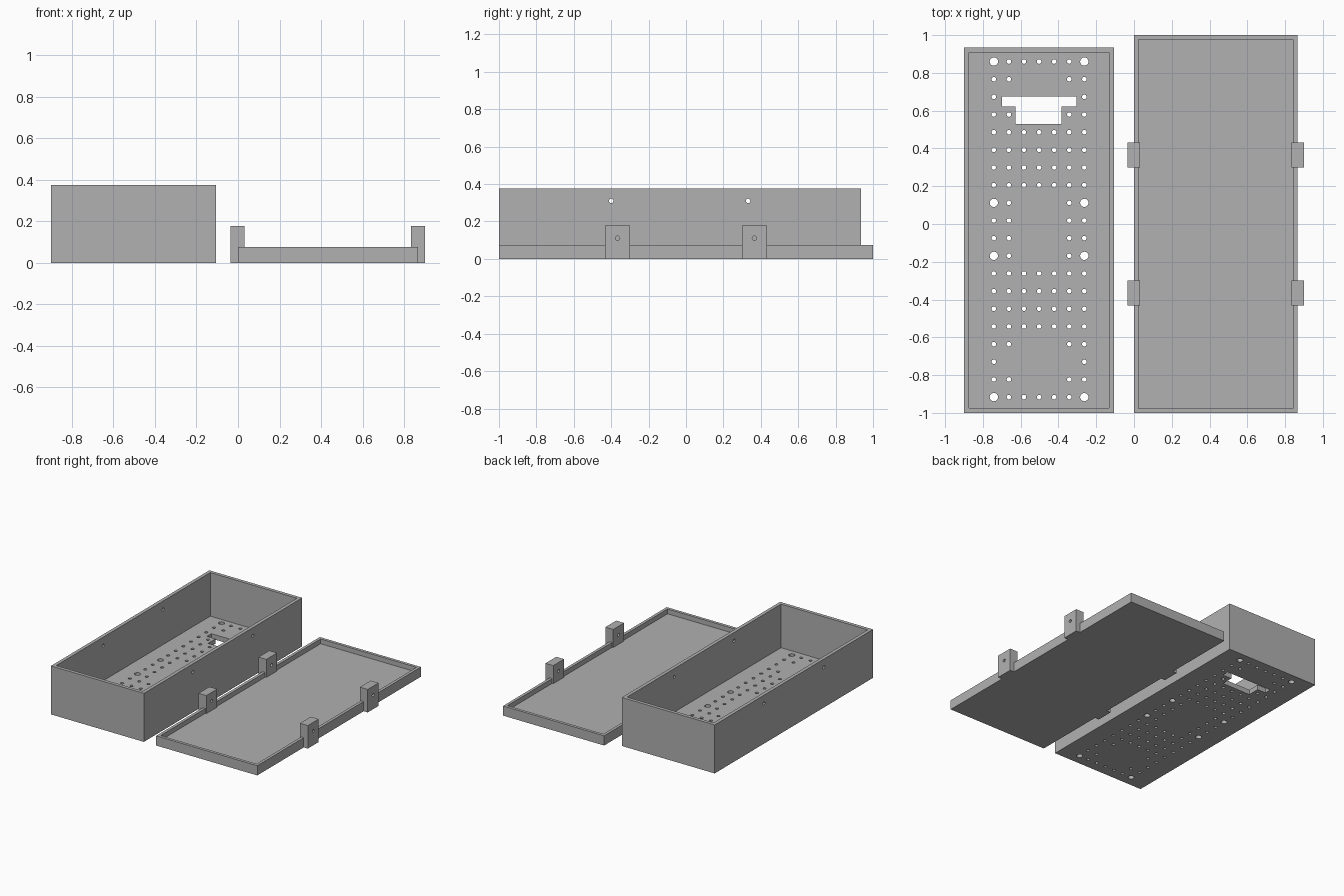
import bpy, bmesh
from math import pi
from mathutils import Matrix, Vector

cube = bpy.data.objects.get("Cube")
if cube:
    bpy.data.objects.remove(cube, do_unlink=True)

grey = bpy.data.materials.new("plain_grey")
grey.use_nodes = True
COLOUR = (0.44, 0.44, 0.44, 1)
grey.diffuse_color = COLOUR
grey.node_tree.nodes["Principled BSDF"].inputs["Base Color"].default_value = COLOUR


def add_box(bm, lo, hi):
    lo, hi = Vector(lo), Vector(hi)
    m = Matrix.Translation((lo + hi) / 2) @ Matrix.Diagonal((*(hi - lo), 1))
    return bmesh.ops.create_cube(bm, size=1, matrix=m)["verts"]


def add_cylinder(bm, centre, radius, length, along_x=False):
    m = Matrix.Translation(centre)
    if along_x:
        m = m @ Matrix.Rotation(pi / 2, 4, "Y")
    bmesh.ops.create_cone(bm, cap_ends=True, segments=20, radius1=radius,
                          radius2=radius, depth=length, matrix=m)


def make_object(name, bm):
    bmesh.ops.recalc_face_normals(bm, faces=bm.faces)
    mesh = bpy.data.meshes.new(name)
    bm.to_mesh(mesh)
    bm.free()
    mesh.materials.append(grey)
    obj = bpy.data.objects.new(name, mesh)
    bpy.context.collection.objects.link(obj)
    return obj


def make_tray(name, lo, hi, wall, floor):
    """Open box: inset the top face and push it down to the floor."""
    bm = bmesh.new()
    add_box(bm, lo, hi)
    bm.normal_update()
    top = max(bm.faces, key=lambda f: f.calc_center_median().z)
    bmesh.ops.inset_region(bm, faces=[top], thickness=wall)
    inner = bmesh.ops.extrude_discrete_faces(bm, faces=[top])["faces"][0]
    bmesh.ops.translate(bm, verts=inner.verts, vec=(0, 0, floor - hi[2]))
    return make_object(name, bm)


def cut(obj, cutter_bm):
    """Drill the cutter out of the object and bake the result."""
    cutter = make_object("cutter", cutter_bm)
    cutter.hide_render = True
    mod = obj.modifiers.new("holes", "BOOLEAN")
    mod.operation = "DIFFERENCE"
    mod.solver = "EXACT"
    mod.object = cutter
    graph = bpy.context.evaluated_depsgraph_get()
    mesh = bpy.data.meshes.new_from_object(obj.evaluated_get(graph))
    obj.modifiers.clear()
    obj.data = mesh
    bpy.data.objects.remove(cutter, do_unlink=True)


SMALL, BIG = 0.012, 0.022

# Deep box
box = make_tray("deep_box", (-0.9, -1, 0), (-0.105, 0.935, 0.375), 0.038, 0.038)
holes = bmesh.new()

# Floor perforation: full rows, side-pair rows and edge-only rows
full_rows = {0, 4, 5, 6, 7, 12, 13, 14, 15, 19}
edge_rows = {2, 17}
big_rows = {0, 8, 11, 19}
for row in range(20):
    if row in full_rows:
        columns = range(7)
    elif row in edge_rows:
        columns = (0, 6)
    else:
        columns = (0, 1, 5, 6)
    for col in columns:
        radius = BIG if row in big_rows and col in (0, 6) else SMALL
        add_cylinder(holes, (-0.742 + col * 0.0798, 0.86 - row * 0.0935, 0.02), radius, 0.1)

# Stepped cable slot
outline = [(-0.7, 0.675), (-0.7, 0.622), (-0.627, 0.622), (-0.627, 0.53),
           (-0.383, 0.53), (-0.383, 0.622), (-0.305, 0.622), (-0.305, 0.675)]
slot = holes.faces.new([holes.verts.new((x, y, -0.03)) for x, y in outline])
raised = bmesh.ops.extrude_face_region(holes, geom=[slot], use_keep_orig=True)["geom"]
bmesh.ops.translate(holes, vec=(0, 0, 0.1),
                    verts=[v for v in raised if isinstance(v, bmesh.types.BMVert)])

# Screw holes through both long walls
for y in (-0.4, 0.332):
    add_cylinder(holes, (-0.5, y, 0.31), SMALL, 1, along_x=True)
cut(box, holes)

# Shallow lid
make_tray("lid", (0, -1, 0), (0.865, 1, 0.075), 0.032, 0.038)

# Four drilled clips on the lid's long sides
for side, x0, x1 in (("right", -0.035, 0.032), ("left", 0.833, 0.9)):
    for end, y in (("front", -0.366), ("back", 0.366)):
        bm = bmesh.new()
        add_box(bm, (x0, y - 0.066, 0), (x1, y + 0.066, 0.178))
        clip = make_object(f"{side}_{end}_clip", bm)
        drill = bmesh.new()
        add_cylinder(drill, ((x0 + x1) / 2, y, 0.11), SMALL, 0.2, along_x=True)
        cut(clip, drill)
